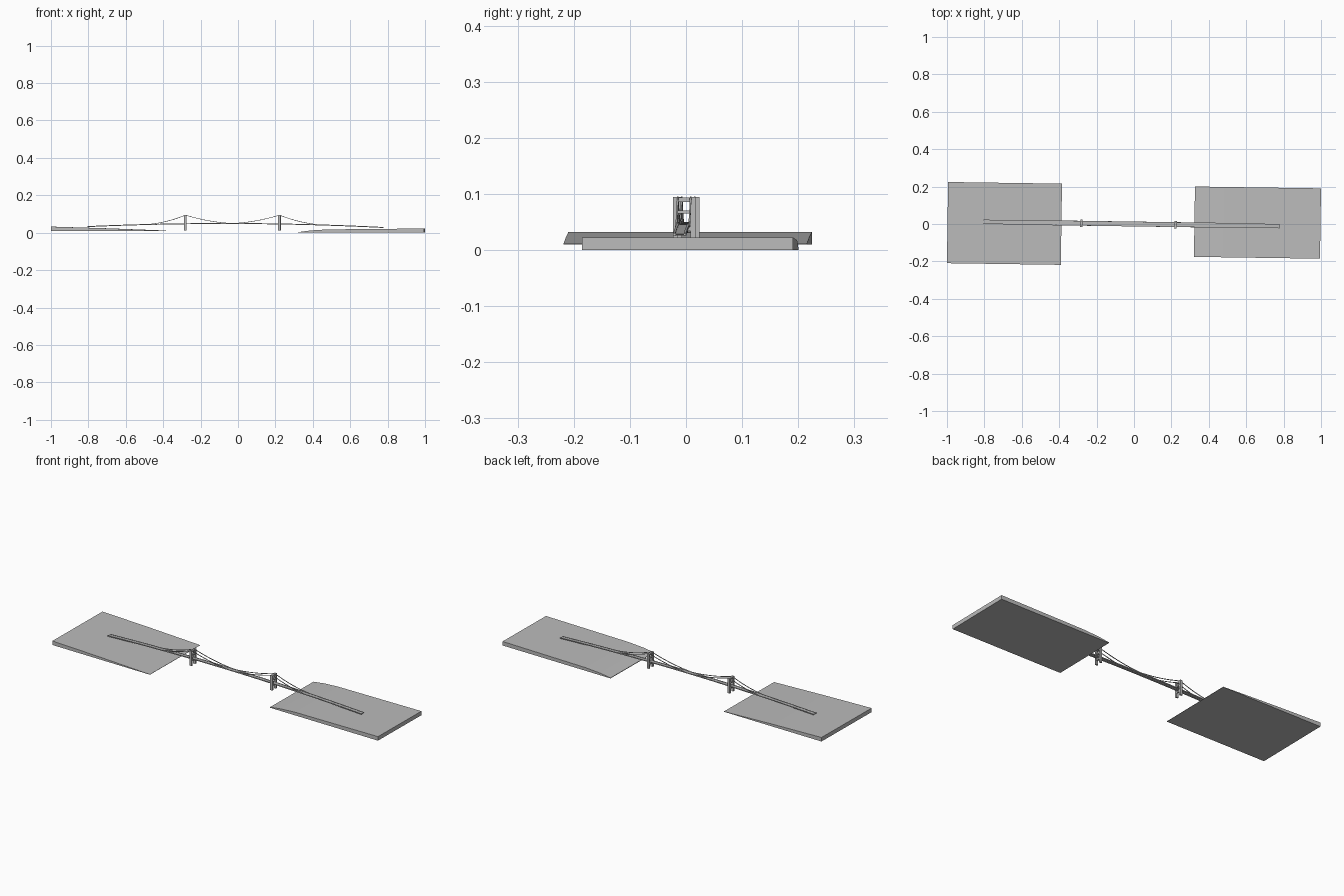
import bpy, bmesh, math
from mathutils import Matrix

if "Cube" in bpy.data.objects:
    bpy.data.objects.remove(bpy.data.objects["Cube"], do_unlink=True)

mat = bpy.data.materials.new("light_grey")
mat.use_nodes = True
GREY = (0.5, 0.5, 0.5, 1)
mat.diffuse_color = GREY
mat.node_tree.nodes["Principled BSDF"].inputs["Base Color"].default_value = GREY

# The whole bridge axis is turned slightly off x
TURN = Matrix.Rotation(-0.0145, 4, 'Z')


def finish(name, bm):
    bmesh.ops.recalc_face_normals(bm, faces=bm.faces)
    bm.transform(TURN)
    me = bpy.data.meshes.new(name)
    bm.to_mesh(me)
    bm.free()
    me.materials.append(mat)
    ob = bpy.data.objects.new(name, me)
    bpy.context.collection.objects.link(ob)
    return ob


def box(bm, centre, size):
    m = Matrix.Translation(centre) @ Matrix.Diagonal((*size, 1))
    bmesh.ops.create_cube(bm, size=1, matrix=m)


def sweep(bm, path, y, w, h):
    """Rectangular bar following (x, z) points at a sideways offset y."""
    rings = []
    for x, z in path:
        rings.append([bm.verts.new((x, y + a * w / 2, z + b * h / 2))
                      for a, b in ((-1, -1), (1, -1), (1, 1), (-1, 1))])
    for r, s in zip(rings, rings[1:]):
        for i in range(4):
            j = (i + 1) % 4
            bm.faces.new((r[i], r[j], s[j], s[i]))
    bm.faces.new(rings[0])
    bm.faces.new(rings[-1])


def land(name, profile, y, half):
    """Side profile extruded across the bridge axis."""
    bm = bmesh.new()
    sides = [[bm.verts.new((x, y + s * half, z)) for x, z in profile] for s in (-1, 1)]
    n = len(profile)
    for side in sides:
        bm.faces.new(side)
    for i in range(n):
        j = (i + 1) % n
        bm.faces.new((sides[0][i], sides[0][j], sides[1][j], sides[1][i]))
    finish(name, bm)


# Shores: wedge slabs that thin out towards the water
land("right_shore", [(-0.997, 0.010), (-0.388, 0.010), (-0.388, 0.0115),
                     (-0.7, 0.0235), (-0.997, 0.0325)], -0.007, 0.217)
land("left_shore", [(0.997, 0.0), (0.323, 0.0), (0.323, 0.003), (0.39, 0.012),
                    (0.48, 0.0175), (0.997, 0.0225)], 0.017, 0.188)


def deck_z(x):
    return 0.049 - 0.0038 * x - 0.03 * x * x


def span(x0, x1, n, fn):
    return [(x0 + (x1 - x0) * i / n, fn(x0 + (x1 - x0) * i / n)) for i in range(n + 1)]


# Deck: road plate, two edge girders and cross ties
X0, X1 = -0.805, 0.778
deck_path = span(X0, X1, 32, deck_z)
bm = bmesh.new()
sweep(bm, deck_path, 0, 0.018, 0.002)
finish("road_deck", bm)
bm = bmesh.new()
for s in (-1, 1):
    sweep(bm, deck_path, s * 0.0095, 0.004, 0.005)
finish("edge_girders", bm)
bm = bmesh.new()
for x, z in span(X0 + 0.01, X1 - 0.01, 60, deck_z):
    box(bm, (x, 0, z - 0.0015), (0.003, 0.017, 0.002))
finish("cross_ties", bm)

# Towers: paired legs joined by beams
TOWERS = {"right_tower": -0.281, "left_tower": 0.222}
TOP, BASE = 0.095, 0.012
for name, x in TOWERS.items():
    bm = bmesh.new()
    for s in (-1, 1):
        box(bm, (x, s * 0.0155, (TOP + BASE) / 2), (0.013, 0.009, TOP - BASE))
    for z, h in ((TOP - 0.005, 0.008), (0.068, 0.006), (deck_z(x) - 0.009, 0.008)):
        box(bm, (x, 0, z), (0.010, 0.024, h))
    finish(name, bm)

# Main cables: sag to the deck at midspan and at the shore side
A, B = TOWERS.values()


def sag(tower, low):
    def fn(x):
        t = (x - low) / (tower - low)
        return deck_z(low) + (TOP - 0.001 - deck_z(low)) * (0.3 * t + 0.7 * t * t)
    return span(tower, low, 12, fn)


mid = (A + B) / 2
for name, tower, low in (("right_shore_cables", A, -0.49), ("right_mid_cables", A, mid),
                         ("left_mid_cables", B, mid), ("left_shore_cables", B, 0.45)):
    bm = bmesh.new()
    for s in (-1, 1):
        sweep(bm, sag(tower, low), s * 0.0115, 0.003, 0.003)
    finish(name, bm)
